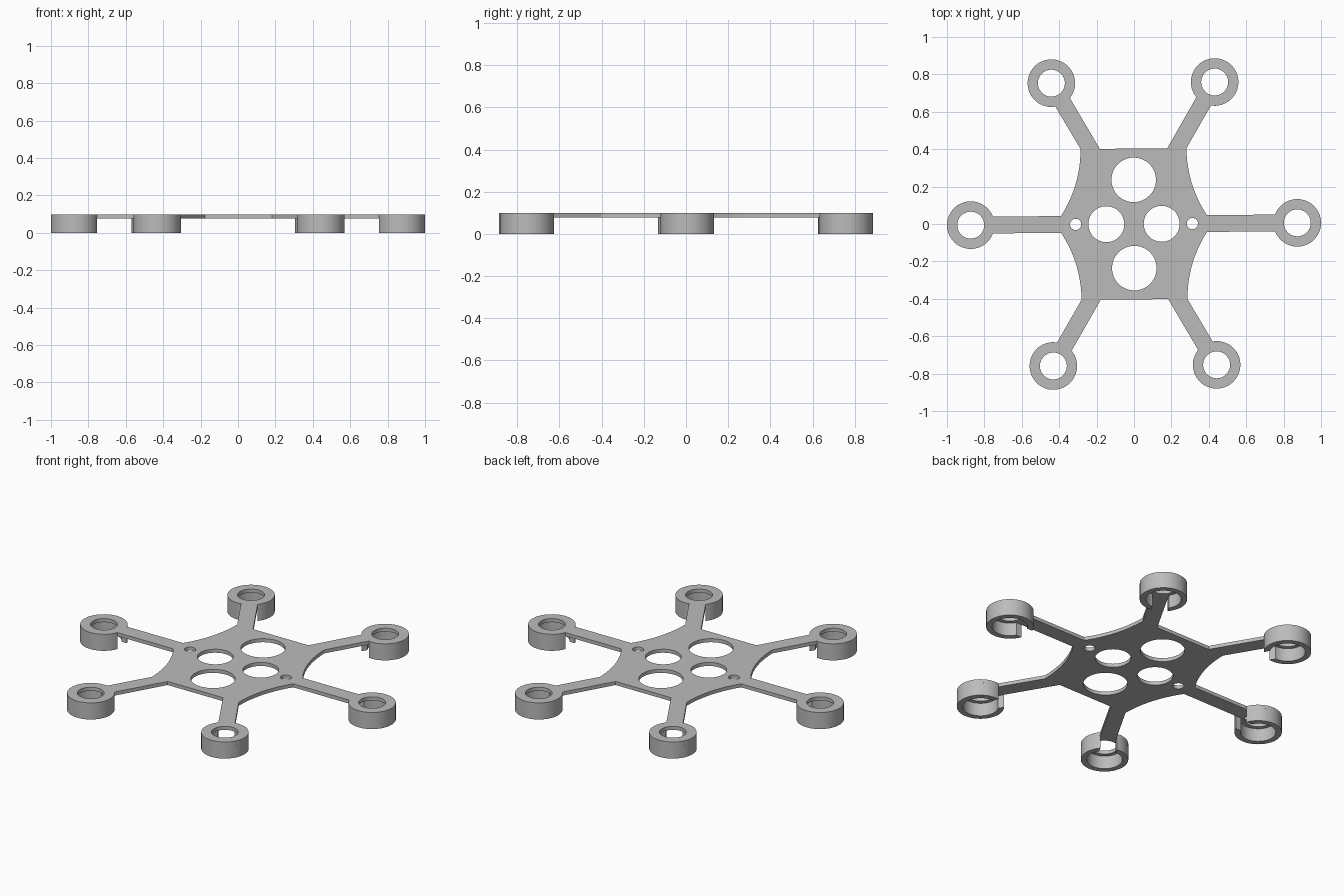
import bpy
import bmesh
from math import sin, cos, asin, pi, radians
from mathutils import Matrix, Vector

if "Cube" in bpy.data.objects:
    bpy.data.objects.remove(bpy.data.objects["Cube"], do_unlink=True)

HEIGHT, UNDERSIDE = 0.098, 0.077      # top of frame, underside of plate
ARM_REACH, ARM_HALF = 0.873, 0.045    # hub distance, half arm width
RING_OUT, RING_IN, BORE = 0.127, 0.072, 0.095
TURN = radians(0.4)

grey = bpy.data.materials.new("plain grey")
grey.use_nodes = True
grey.diffuse_color = (0.5, 0.5, 0.5, 1)
grey.node_tree.nodes["Principled BSDF"].inputs["Base Color"].default_value = (0.5, 0.5, 0.5, 1)


def arc(radius, start, end, steps, center=(0, 0)):
    return [(center[0] + radius * cos(start + (end - start) * i / steps),
             center[1] + radius * sin(start + (end - start) * i / steps))
            for i in range(steps + 1)]


def circle(radius, center=(0, 0), steps=64):
    return arc(radius, 0, 2 * pi, steps, center)[:-1]


def slab(name, loops, bottom, top, matrix):
    """Extrude flat closed outlines (inner loops become holes)."""
    curve = bpy.data.curves.new(name, "CURVE")
    curve.dimensions = "2D"
    curve.fill_mode = "BOTH"
    curve.extrude = (top - bottom) / 2
    for loop in loops:
        spline = curve.splines.new("POLY")
        spline.points.add(len(loop) - 1)
        for point, (x, y) in zip(spline.points, loop):
            point.co = (x, y, 0, 1)
        spline.use_cyclic_u = True
    obj = bpy.data.objects.new(name, curve)
    bpy.context.collection.objects.link(obj)
    bpy.ops.object.select_all(action="DESELECT")
    bpy.context.view_layer.objects.active = obj
    obj.select_set(True)
    bpy.ops.object.convert(target="MESH")
    obj = bpy.context.object
    bm = bmesh.new()
    bm.from_mesh(obj.data)
    bmesh.ops.remove_doubles(bm, verts=bm.verts, dist=1e-5)
    bmesh.ops.recalc_face_normals(bm, faces=bm.faces)
    bm.transform(matrix @ Matrix.Translation((0, 0, (top + bottom) / 2)))
    bm.to_mesh(obj.data)
    bm.free()
    obj.data.materials.clear()
    obj.data.materials.append(grey)
    bpy.ops.object.shade_smooth_by_angle(angle=radians(30))
    return obj


# Plate outline: one quarter, then mirrored around
reach = ARM_REACH - RING_OUT + 0.013
along = Vector((cos(pi / 3), sin(pi / 3)))
across = Vector((sin(pi / 3), -cos(pi / 3))) * ARM_HALF
waist, shoulder = Vector((0.39, ARM_HALF)), Vector((0.283, 0.403))
bulge = (waist + shoulder) / 2 - Vector((0.052, 0.016))
flank = [waist * (1 - t) ** 2 + bulge * 2 * t * (1 - t) + shoulder * t * t
         for t in [i / 16 for i in range(17)]]
quarter = [Vector((reach, ARM_HALF))] + flank + [
    along * reach + across, along * reach - across, Vector((0.18, 0.403))]
half = quarter + [Vector((-p.x, p.y)) for p in reversed(quarter)]
outline = half + [Vector((p.x, -p.y)) for p in reversed(half)]

# Lightening holes and small mounting holes
holes = [circle(0.119, (0, s * 0.236)) for s in (1, -1)]
holes += [circle(0.096, (s * 0.148, 0)) for s in (1, -1)]
holes += [circle(0.03, (s * 0.312, 0), 32) for s in (1, -1)]
spin = Matrix.Rotation(TURN, 4, "Z")
slab("frame_plate", [outline] + holes, UNDERSIDE, HEIGHT, spin)

# Motor cups: a top lip plus a wall with a slot under the arm
outer_gap, inner_gap = asin(ARM_HALF / RING_OUT), asin(ARM_HALF / BORE)
wall = (arc(RING_OUT, outer_gap - pi, pi - outer_gap, 56)
        + arc(BORE, pi - inner_gap, inner_gap - pi, 56))
for i in range(6):
    place = (Matrix.Rotation(TURN + i * pi / 3, 4, "Z")
             @ Matrix.Translation((ARM_REACH, 0, 0)))
    slab(f"cup_lip_{i + 1}", [circle(RING_OUT), circle(RING_IN)], UNDERSIDE, HEIGHT, place)
    slab(f"cup_wall_{i + 1}", [wall], 0, UNDERSIDE, place)
